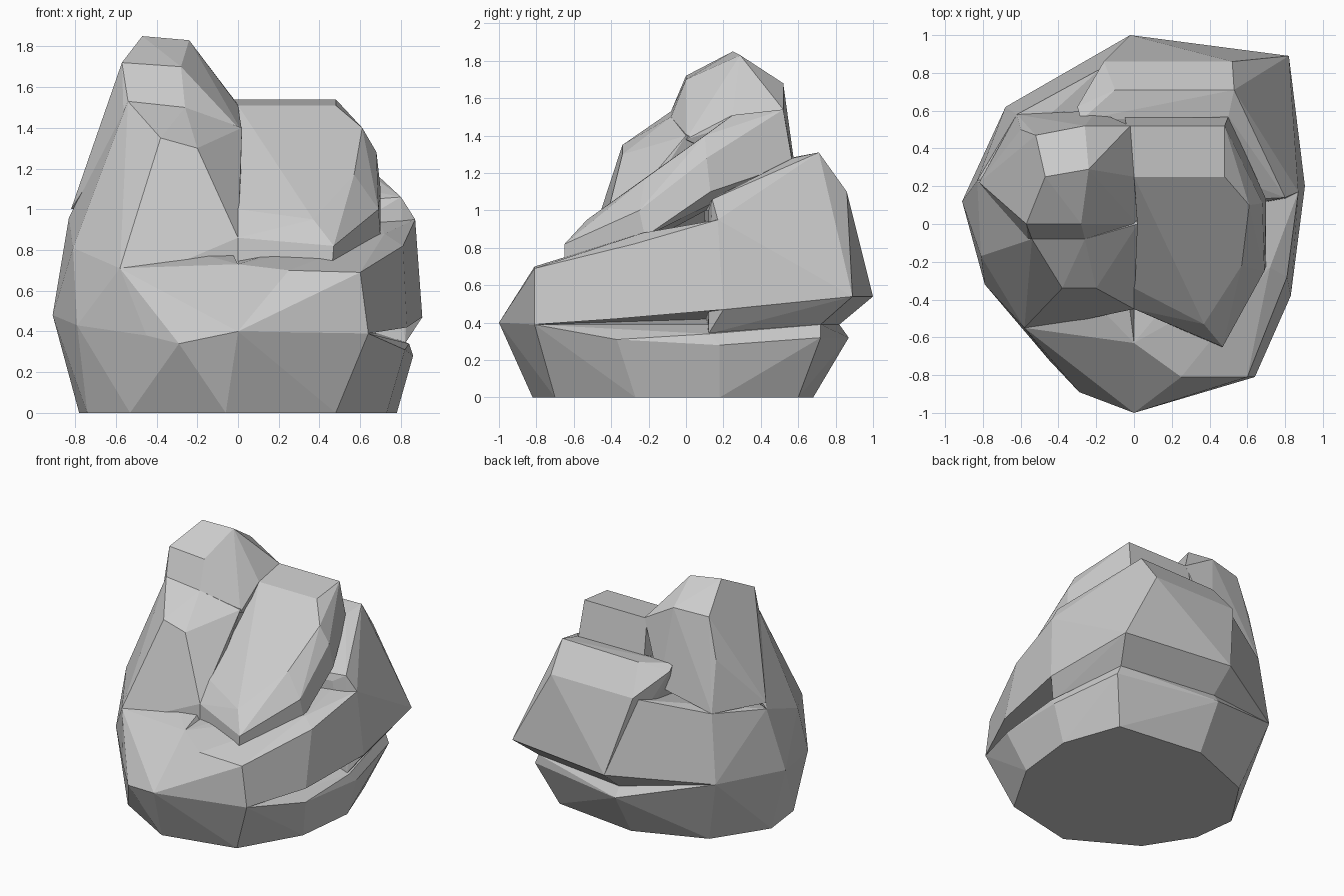
import bpy
import bmesh


def chunk(name, points):
    """Faceted stone chunk: the convex hull of a few corner points."""
    bm = bmesh.new()
    for p in points:
        bm.verts.new(p)
    res = bmesh.ops.convex_hull(bm, input=bm.verts[:])
    junk = {g for g in res["geom_interior"] + res["geom_unused"]
            if isinstance(g, bmesh.types.BMVert)}
    bmesh.ops.delete(bm, geom=[v for v in junk if v.is_valid], context='VERTS')
    bmesh.ops.dissolve_limit(bm, angle_limit=0.06, verts=bm.verts[:], edges=bm.edges[:])
    bmesh.ops.recalc_face_normals(bm, faces=bm.faces[:])
    mesh = bpy.data.meshes.new(name)
    bm.to_mesh(mesh)
    bm.free()
    ob = bpy.data.objects.new(name, mesh)
    bpy.context.collection.objects.link(ob)
    return ob


# Foot of the rock, flaring outward, with a recessed rim at the back right
foot = [(-.06, -.82), (.48, -.70), (.73, -.27), (.78, .18), (.63, .60),
        (-.02, .68), (-.53, .48), (-.78, .10), (-.74, -.22), (-.53, -.55)]
chunk("rock_base", [(x, y, 0) for x, y in foot] + [
    (0, -1, .40), (-.29, -.89, .34), (-.45, -.72, .38), (.64, -.81, .39),
    (.82, -.37, .31), (.86, .18, .28), (.75, .72, .32), (-.02, .87, .32),
    (.84, .12, .34), (.72, .72, .39), (-.02, .82, .39),
    (-.79, -.32, .43), (-.91, .12, .48), (-.68, .62, .50)])

# Left half of the lower body
chunk("left_body", [
    (0, -1, .40), (-.29, -.89, .34), (-.45, -.72, .38), (-.79, -.32, .43),
    (-.91, .12, .48), (-.68, .62, .50), (-.02, 1, .54), (-.02, .82, .39),
    (-.83, .23, .96), (-.81, -.17, .81), (-.58, -.55, .71), (-.34, -.53, .74),
    (0, -.63, .73), (0, -.45, .73), (-.62, .58, 1.0), (-.18, .82, 1.08)])

# Right front block with its stepped ledge
chunk("front_ledge", [
    (0, -1, .40), (.64, -.81, .39), (.83, -.38, .42), (.905, .20, .47),
    (0, -.63, .73), (.25, -.81, .70), (.60, -.81, .69), (.81, -.28, .82),
    (.87, .17, .95), (.72, -.23, .88), (.46, -.65, .70), (0, -.45, .73),
    (.69, .20, .95), (0, .2, .40), (0, .2, .80)])

# Overhanging slab around the back right
chunk("back_slab", [
    (.87, .17, .95), (.80, .14, 1.06), (.70, .12, 1.0), (.53, .71, 1.31),
    (.52, .86, 1.10), (-.10, .71, 1.30), (-.16, .86, 1.10), (.82, .89, .54),
    (-.02, 1, .54), (.905, .20, .47), (.72, .72, .39), (-.02, .82, .39),
    (.82, .12, .34), (-.30, .62, 1.25), (.50, .57, 1.28), (-.28, .55, 1.28),
    (0, .1, .5), (0, .1, 1.0)])

# Flat-topped shoulder sloping to the front
chunk("right_shoulder", [
    (0, .25, 1.51), (.48, .25, 1.51), (.48, .52, 1.54), (-.04, .52, 1.54),
    (.61, .10, 1.40), (.68, .11, 1.28), (.70, .13, 1.10), (.57, -.22, 1.17),
    (.69, -.25, 1.0), (.37, -.53, .95), (.47, -.65, .82), (.46, -.65, .69),
    (.70, -.22, .86), (0, -.34, 1.0), (0, -.45, .86), (0, -.45, .70),
    (.50, .57, 1.25), (-.05, .57, 1.25)])

# Tall peak
chunk("peak", [
    (-.57, 0, 1.72), (-.28, 0, 1.70), (-.47, .25, 1.85), (-.24, .29, 1.83),
    (-.52, .47, 1.66), (-.26, .52, 1.68), (-.54, -.08, 1.53), (-.26, -.08, 1.50),
    (0, .25, 1.51), (-.02, .52, 1.54), (.02, 0, 1.38), (-.60, .50, 1.37),
    (-.28, .57, 1.28), (-.82, .22, 1.0), (-.62, .58, 1.0), (-.20, .6, 1.1),
    (-.56, -.1, 1.40)])

# Buttress below the peak at the front left
chunk("peak_buttress", [
    (-.54, -.08, 1.53), (-.26, -.08, 1.50), (-.38, -.34, 1.35), (-.20, -.34, 1.30),
    (.02, 0, 1.40), (0, -.34, 1.0), (0, -.45, .86), (0, -.45, .70),
    (-.83, .23, .96), (-.81, -.17, .81), (-.54, -.50, .85), (-.58, -.55, .71),
    (-.30, -.49, .80), (-.33, -.52, .72), (-.55, .3, 1.35), (-.1, .3, 1.35)])
